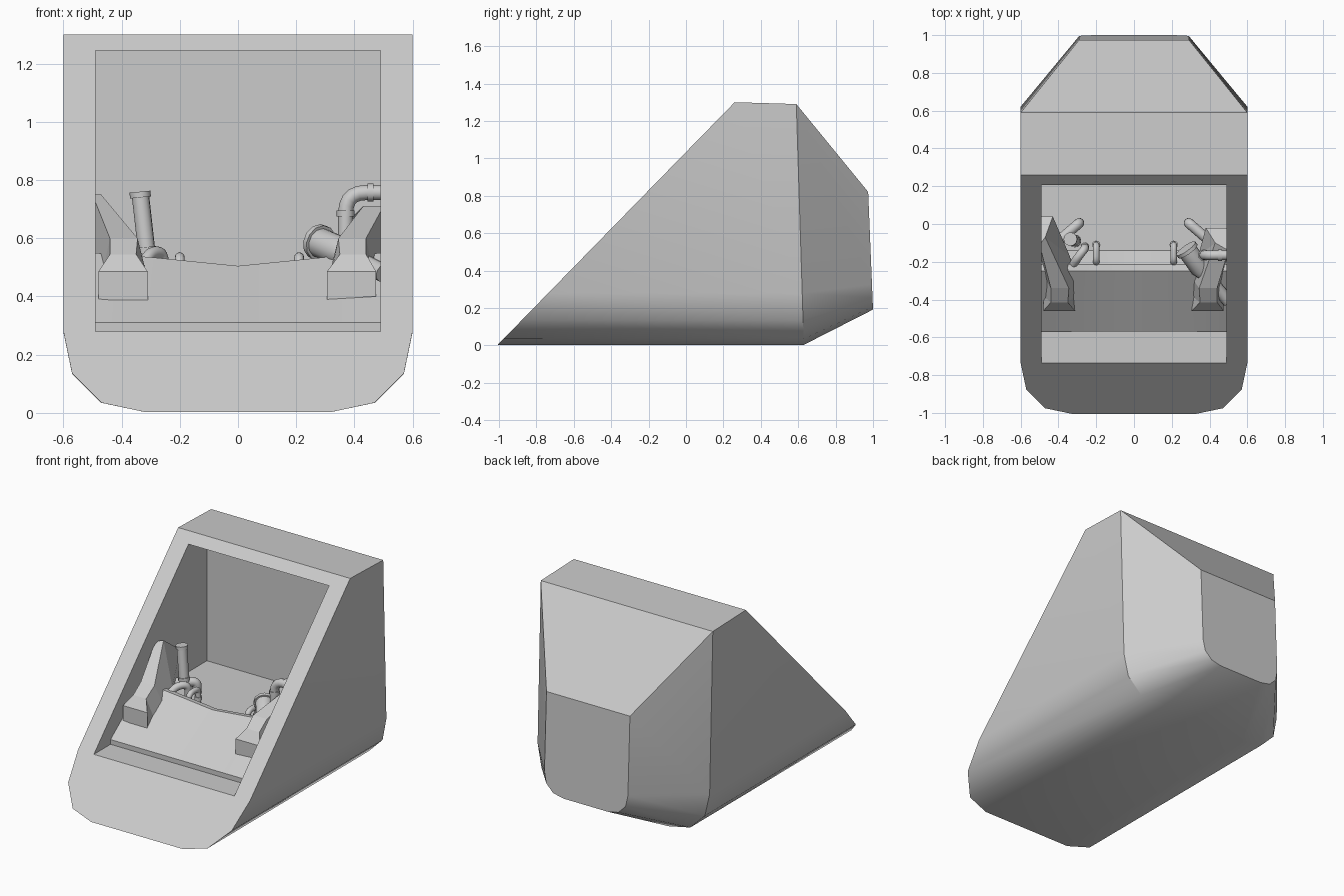
import bpy, bmesh, math
from mathutils import Vector

if "Cube" in bpy.data.objects:
    bpy.data.objects.remove(bpy.data.objects["Cube"])


def loft(name, rings, smooth=None):
    """Skin a list of equal-length closed rings and cap both ends."""
    bm = bmesh.new()
    rows = [[bm.verts.new(p) for p in r] for r in rings]
    n = len(rows[0])
    for a, b in zip(rows, rows[1:]):
        for i in range(n):
            j = (i + 1) % n
            bm.faces.new((a[i], a[j], b[j], b[i]))
    bm.faces.new(rows[0][::-1])
    bm.faces.new(rows[-1])
    bmesh.ops.recalc_face_normals(bm, faces=bm.faces)
    me = bpy.data.meshes.new(name)
    bm.to_mesh(me)
    bm.free()
    ob = bpy.data.objects.new(name, me)
    bpy.context.collection.objects.link(ob)
    if smooth:
        shade(ob, smooth)
    return ob


def shade(ob, angle):
    bpy.ops.object.select_all(action='DESELECT')
    ob.select_set(True)
    bpy.context.view_layer.objects.active = ob
    bpy.ops.object.shade_smooth_by_angle(angle=math.radians(angle))


def tube(name, pts, r, radii=None, bend=0.05):
    """Round pipe along points, with rounded elbows at inner points."""
    pts = [Vector(p) for p in pts]
    path = [pts[0]]
    for a, b, c in zip(pts, pts[1:], pts[2:]):
        if radii:
            path.append(b)
            continue
        p, q = b + (a - b).normalized() * bend, b + (c - b).normalized() * bend
        for k in range(6):
            t = k / 5
            path.append(p * (1 - t) ** 2 + b * 2 * t * (1 - t) + q * t * t)
    path.append(pts[-1])
    cu = bpy.data.curves.new(name, 'CURVE')
    cu.dimensions = '3D'
    cu.bevel_depth, cu.bevel_resolution, cu.use_fill_caps = r, 4, True
    sp = cu.splines.new('POLY')
    sp.points.add(len(path) - 1)
    for i, p in enumerate(path):
        sp.points[i].co = (*p, 1)
        sp.points[i].radius = radii[i] if radii else 1
    ob = bpy.data.objects.new(name, cu)
    bpy.context.collection.objects.link(ob)
    bpy.ops.object.select_all(action='DESELECT')
    ob.select_set(True)
    bpy.context.view_layer.objects.active = ob
    bpy.ops.object.convert(target='MESH')
    shade(bpy.context.object, 40)


def collar(name, at, axis, r, w=0.02):
    d = Vector(axis).normalized() * w / 2
    tube(name, [Vector(at) - d, Vector(at) + d], r)


# Outer shell: slanted front, rear frame, shrunken back face
half = [(.6, 1.3), (.6, .28), (.57, .135), (.47, .035), (.32, .003)]
outline = half + [(-x, z) for x, z in half[::-1]]
front = [(x, -1 + (z - .01) * .977, z) for x, z in outline]
rear = [(x, .63 - .031 * z, z * .9925) for x, z in outline]
back = [(x * .485, 1 - .02 * z, .19 + z * .485) for x, z in outline]
shell = loft("shell", [front, rear, back])

# Cockpit opening cut into the slanted front
cut = [(-1.2, .28), (-.14, .28), (-.14, .44), (.39, .44), (.39, 1.245), (-1.2, 1.245)]
cutter = loft("cockpit_cutter", [[(x, y, z) for y, z in cut] for x in (-.49, .49)])
cutter.hide_render = True
cutter.hide_set(True)
mod = shell.modifiers.new("cockpit", 'BOOLEAN')
mod.operation, mod.object, mod.solver = 'DIFFERENCE', cutter, 'EXACT'
bpy.context.view_layer.objects.active = shell
bpy.ops.object.modifier_apply(modifier=mod.name)
bpy.data.objects.remove(cutter)
shade(shell, 36)

# Dashboard with a shallow dip in the middle
loft("dashboard", [[(x, -.57, .27), (x, -.57, .31), (x, -.25, z), (x, -.215, z - .005),
                    (x, -.14, .44), (x, -.14, .27)]
                   for x, z in ((-.495, .55), (-.3, .535), (0, .505), (.3, .535), (.495, .55))], 20)


# Angular control arms on both side walls
def control_arm(name, s, box_x, low, tip_x, tip_z, tip_y, end_x, end_y):
    x0, x1 = box_x
    rings = [
        [(x0, -.46, low), (x1, -.46, low - .01), (x1, -.46, .485), (x0, -.46, .485)],
        [(x0, -.38, .40), (x1, -.38, .40), (.35, -.415, .545), (.44, -.415, .545)],
        [(.47, -.29, .46), (.31, -.29, .46), (.345, -.34, .60), (.44, -.34, .60)],
        [(.5, -.15, .53), (.34, -.17, .53), (tip_x, tip_y, tip_z), (.5, tip_y - .04, tip_z)],
        [(.5, end_y, .50), (end_x, end_y, .50), (end_x, end_y, .66), (.5, end_y, .66)]]
    loft(name, [[(s * x, y, z) for x, y, z in r] for r in rings])


control_arm("left_control_arm", -1, (.48, .31), .385, .47, .75, -.07, .43, .04)
control_arm("right_control_arm", 1, (.475, .305), .40, .43, .71, -.10, .38, -.02)

# Left grip handle with collars
tube("left_grip", [(-.312, -.09, .54), (-.335, -.08, .745)], .03)
collar("left_grip_top", (-.336, -.08, .75), (-.1, 0, 1), .036)
collar("left_grip_base", (-.314, -.09, .56), (-.1, 0, 1), .034)
tube("left_feed_pipe", [(-.33, -.23, .50), (-.30, -.18, .55), (-.26, -.13, .55), (-.26, -.12, .43)], .022, bend=.03)

# Short pipes repeated on both sides
for s, side in ((-1, "left"), (1, "right")):
    x = .2 if s < 0 else .21
    tube(side + "_hook_pipe", [(s * x, -.21, .48), (s * x, -.20, .535), (s * x, -.11, .535), (s * x, -.11, .43)],
         .017, bend=.03)
    collar(side + "_hook_collar", (s * x, -.11, .475), (0, 0, 1), .022)
    tube(side + "_rear_pipe", [(s * .40, -.09, .51), (s * .29, .005, .51), (s * .29, .005, .43)], .027, bend=.03)

# Right nozzle handle, narrowing toward the wall
tube("right_nozzle", [(.275, -.13, .588), (.35, -.235, .555), (.39, -.28, .535), (.50, -.41, .48)],
     .052, radii=[1, 1, .62, .62])
collar("right_nozzle_rim", (.28, -.137, .586), (.075, -.105, -.033), .062)

# Right elbow pipe going into the wall
tube("right_elbow_pipe", [(.37, -.165, .55), (.37, -.165, .757), (.51, -.165, .757)], .026, bend=.07)
collar("right_elbow_collar_low", (.37, -.165, .685), (0, 0, 1), .031)
collar("right_elbow_collar_side", (.455, -.165, .757), (1, 0, 0), .031)
